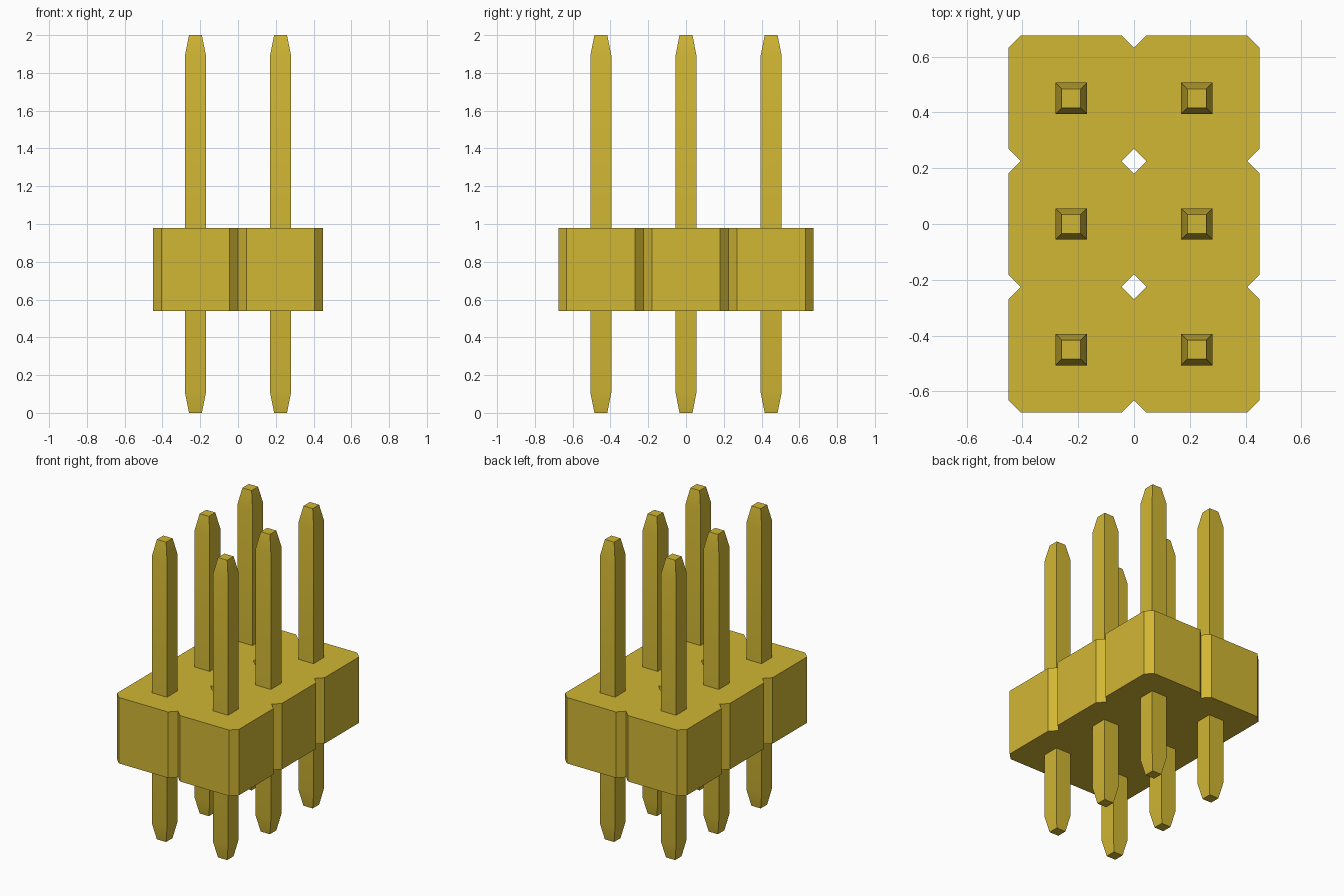
import bpy, bmesh, math

if "Cube" in bpy.data.objects:
    bpy.data.objects.remove(bpy.data.objects["Cube"])

PITCH = 0.4507
HALF = PITCH / 2
CUT = 0.0445           # corner chamfer of each housing cell
Z0, Z1 = 0.54, 0.98    # housing bottom and top
COLS, ROWS = 2, 3

gold = bpy.data.materials.new("gold")
gold.diffuse_color = (0.64, 0.472, 0.034, 1)
gold.use_nodes = True
gold.node_tree.nodes["Principled BSDF"].inputs["Base Color"].default_value = gold.diffuse_color


def centre(i, count):
    return (i - (count - 1) / 2) * PITCH


def finish(bm, name):
    bmesh.ops.remove_doubles(bm, verts=bm.verts, dist=1e-4)
    bmesh.ops.recalc_face_normals(bm, faces=bm.faces)
    mesh = bpy.data.meshes.new(name)
    bm.to_mesh(mesh)
    bm.free()
    mesh.materials.append(gold)
    ob = bpy.data.objects.new(name, mesh)
    bpy.context.collection.objects.link(ob)
    return ob


# Housing: joined chamfered cells, without walls where cells touch
h, k = HALF, HALF - CUT
octagon = [(h, -k), (h, k), (k, h), (-k, h), (-h, k), (-h, -k), (-k, -h), (k, -h)]
bm = bmesh.new()
for c in range(COLS):
    for r in range(ROWS):
        x, y = centre(c, COLS), centre(r, ROWS)
        low = [bm.verts.new((x + a, y + b, Z0)) for a, b in octagon]
        top = [bm.verts.new((x + a, y + b, Z1)) for a, b in octagon]
        bm.faces.new(low[::-1])
        bm.faces.new(top)
        shared = {0: c < COLS - 1, 2: r < ROWS - 1, 4: c > 0, 6: r > 0}
        for i in range(8):
            if not shared.get(i, False):
                j = (i + 1) % 8
                bm.faces.new((low[i], low[j], top[j], top[i]))
finish(bm, "housing")


# Pins: square bars with tapered ends
def make_pin(name, x, y):
    bm = bmesh.new()
    rings = []
    for z, s in ((0, 0.034), (0.11, 0.056), (1.89, 0.056), (2, 0.034)):
        rings.append([bm.verts.new((x + a * s, y + b * s, z))
                      for a, b in ((-1, -1), (1, -1), (1, 1), (-1, 1))])
    for lower, upper in zip(rings, rings[1:]):
        for i in range(4):
            j = (i + 1) % 4
            bm.faces.new((lower[i], lower[j], upper[j], upper[i]))
    bm.faces.new(rings[0][::-1])
    bm.faces.new(rings[-1])
    ob = finish(bm, name)
    bpy.ops.object.select_all(action='DESELECT')
    bpy.context.view_layer.objects.active = ob
    ob.select_set(True)
    bpy.ops.object.shade_smooth_by_angle(angle=math.radians(30))


for c in range(COLS):
    for r in range(ROWS):
        make_pin(f"pin_{c + 1}_{r + 1}", centre(c, COLS), centre(r, ROWS))
